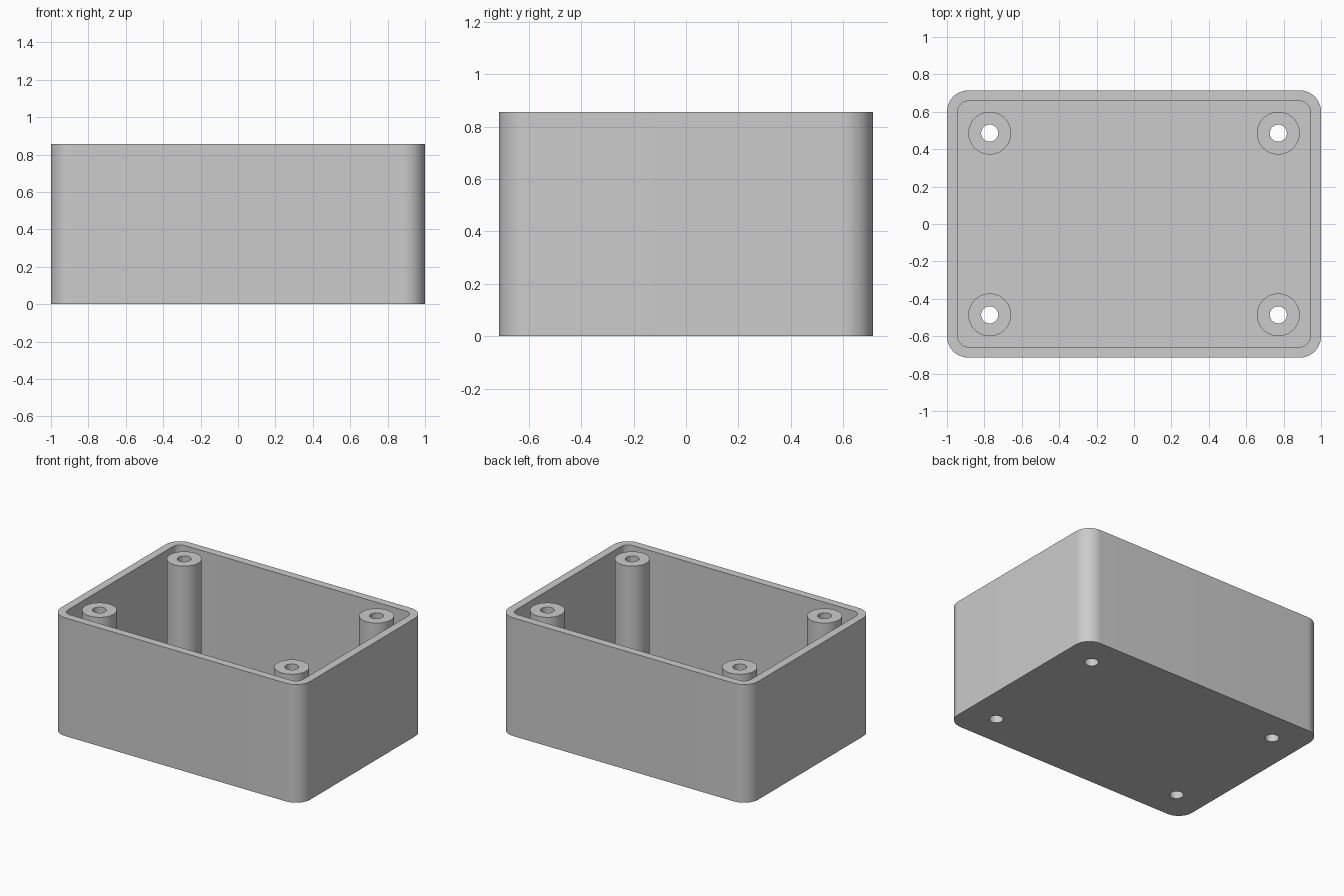
import bpy, bmesh, math

MM = 2 / 70                      # the box is 70 x 50 x 30 units long, deep and high
LENGTH, DEPTH, HEIGHT = 70 * MM, 50 * MM, 30 * MM
WALL, CORNER = 2 * MM, 4 * MM
POST_X, POST_Y = 27 * MM, 17 * MM
POST_R, HOLE_R = 4 * MM, 1.6 * MM

if "Cube" in bpy.data.objects:
    bpy.data.objects.remove(bpy.data.objects["Cube"])

grey = bpy.data.materials.new("light grey plastic")
grey.use_nodes = True
colour = (0.6, 0.6, 0.6, 1)
grey.diffuse_color = colour
grey.node_tree.nodes["Principled BSDF"].inputs["Base Color"].default_value = colour


def rounded_outline(length, depth, radius, steps=16):
    """Rounded rectangle, counter-clockwise."""
    points = []
    for corner, (sx, sy) in enumerate([(1, 1), (-1, 1), (-1, -1), (1, -1)]):
        for i in range(steps + 1):
            a = math.radians(90) * (corner + i / steps)
            points.append((sx * (length / 2 - radius) + radius * math.cos(a),
                           sy * (depth / 2 - radius) + radius * math.sin(a)))
    return points


def circle_outline(x, y, radius, steps=64):
    angles = [math.tau * i / steps for i in range(steps)]
    return [(x + radius * math.cos(a), y + radius * math.sin(a)) for a in angles]


def prism(name, outline, z0, z1):
    """Solid prism standing on the given outline."""
    bm = bmesh.new()
    base = bm.faces.new([bm.verts.new((x, y, z0)) for x, y in outline])
    top = bmesh.ops.extrude_face_region(bm, geom=[base], use_keep_orig=True)
    verts = [g for g in top["geom"] if isinstance(g, bmesh.types.BMVert)]
    bmesh.ops.translate(bm, vec=(0, 0, z1 - z0), verts=verts)
    bmesh.ops.recalc_face_normals(bm, faces=bm.faces)
    mesh = bpy.data.meshes.new(name)
    bm.to_mesh(mesh)
    bm.free()
    mesh.materials.append(grey)
    obj = bpy.data.objects.new(name, mesh)
    bpy.context.collection.objects.link(obj)
    return obj


def cut(obj, cutter):
    """Subtract the cutter from the object, then discard it."""
    mod = obj.modifiers.new("cut", "BOOLEAN")
    mod.operation, mod.solver, mod.object = "DIFFERENCE", "EXACT", cutter
    bpy.context.view_layer.objects.active = obj
    bpy.ops.object.modifier_apply(modifier=mod.name)
    bpy.data.objects.remove(cutter)


# Open box with rounded corners
box = prism("box_shell", rounded_outline(LENGTH, DEPTH, CORNER), 0, HEIGHT)
cut(box, prism("cavity", rounded_outline(LENGTH - 2 * WALL, DEPTH - 2 * WALL, CORNER - WALL),
               WALL, HEIGHT + WALL))
parts = [box]

# Screw posts, flush with the rim, drilled through to the underside
for end, x in (("left", POST_X), ("right", -POST_X)):
    for side, y in (("front", -POST_Y), ("back", POST_Y)):
        post = prism(f"screw_post_{side}_{end}", circle_outline(x, y, POST_R), WALL, HEIGHT)
        for part in (box, post):
            cut(part, prism("drill", circle_outline(x, y, HOLE_R), -WALL, HEIGHT + WALL))
        parts.append(post)

# Smooth the curved walls, keep the rims sharp
bpy.ops.object.select_all(action="DESELECT")
for part in parts:
    part.select_set(True)
bpy.context.view_layer.objects.active = box
bpy.ops.object.shade_smooth_by_angle(angle=math.radians(30))
